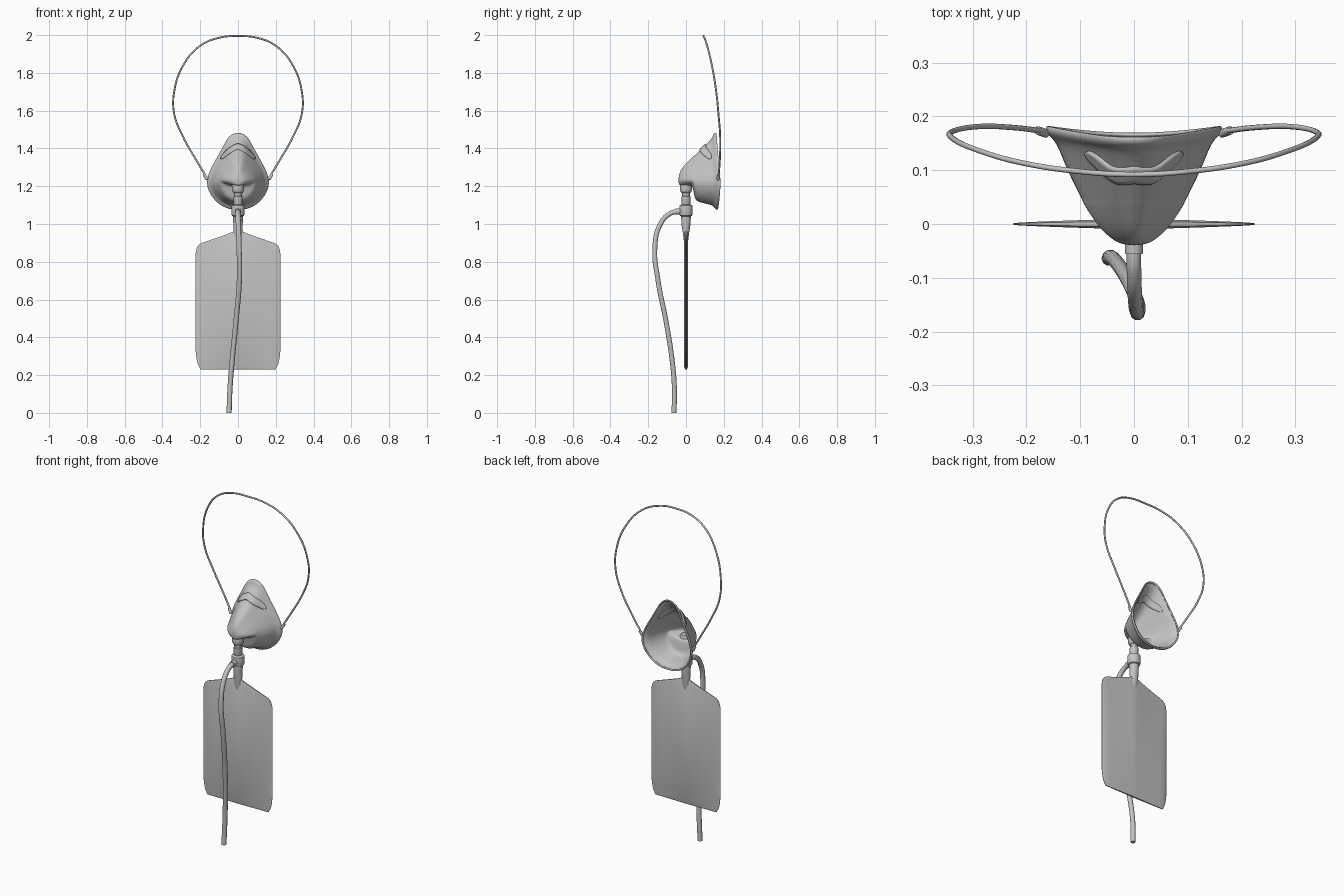
import bpy
import bmesh
import math

if "Cube" in bpy.data.objects:
    bpy.data.objects.remove(bpy.data.objects["Cube"])

grey = bpy.data.materials.new("soft grey plastic")
grey.use_nodes = True
COLOUR = (0.55, 0.55, 0.55, 1)
grey.diffuse_color = COLOUR
grey.node_tree.nodes["Principled BSDF"].inputs["Base Color"].default_value = COLOUR


def finish(obj, angle=40):
    if not obj.data.materials:
        obj.data.materials.append(grey)
    bpy.ops.object.select_all(action="DESELECT")
    obj.select_set(True)
    bpy.context.view_layer.objects.active = obj
    bpy.ops.object.shade_smooth_by_angle(angle=math.radians(angle))
    return obj


def add_mesh(name, bm):
    bmesh.ops.recalc_face_normals(bm, faces=bm.faces)
    mesh = bpy.data.meshes.new(name)
    bm.to_mesh(mesh)
    bm.free()
    obj = bpy.data.objects.new(name, mesh)
    bpy.context.collection.objects.link(obj)
    return obj


def loft(name, rings, cap_start=False, cap_end=False):
    """Skin a list of closed rings that have equal point counts."""
    bm = bmesh.new()
    loops = [[bm.verts.new(p) for p in ring] for ring in rings]
    for a, b in zip(loops, loops[1:]):
        n = len(a)
        for i in range(n):
            j = (i + 1) % n
            bm.faces.new((a[i], a[j], b[j], b[i]))
    for wanted, loop in ((cap_start, loops[0]), (cap_end, loops[-1])):
        if wanted:
            bm.faces.new(loop)
    return add_mesh(name, bm)


def lathe(name, profile, n=32):
    rings = [[(r * math.cos(2 * math.pi * i / n), r * math.sin(2 * math.pi * i / n), z)
              for i in range(n)] for r, z in profile]
    return finish(loft(name, rings, True, True))


def tube(name, points, radius):
    """Round tube along a smooth path."""
    curve = bpy.data.curves.new(name, "CURVE")
    curve.dimensions = "3D"
    curve.bevel_depth = radius
    curve.bevel_resolution = 3
    curve.resolution_u = 10
    curve.use_fill_caps = True
    spline = curve.splines.new("BEZIER")
    spline.bezier_points.add(len(points) - 1)
    for bp, p in zip(spline.bezier_points, points):
        bp.co = p
        bp.handle_left_type = bp.handle_right_type = "AUTO"
    obj = bpy.data.objects.new(name, curve)
    bpy.context.collection.objects.link(obj)
    bpy.ops.object.select_all(action="DESELECT")
    obj.select_set(True)
    bpy.context.view_layer.objects.active = obj
    bpy.ops.object.convert(target="MESH")
    return finish(bpy.context.object)


# Face mask: pear-shaped sections lofted from the rim to the rounded front
PEAR = [(0, 1), (.3, .92), (.48, .66), (.8, .3), (1, 0),
        (.93, -.42), (.62, -.83), (.26, -1), (0, -1)]
PEAR += [(-x, z) for x, z in PEAR[-2:0:-1]]
MID = 1.235


def section(y, width, top, bottom, bow=0):
    ring = []
    for px, pz in PEAR:
        height = top - MID if pz > 0 else MID - bottom
        ring.append((px * width, y + bow * (px * px - max(pz, 0) * .6), MID + pz * height))
    return ring


mask_rings = [
    section(.166, .158, 1.478, 1.088, .014),
    section(.172, .168, 1.490, 1.078, .014),
    section(.160, .172, 1.490, 1.074, .014),
    section(.150, .160, 1.478, 1.086, .012),
    section(.143, .148, 1.460, 1.098, .006),
    section(.105, .131, 1.425, 1.108),
    section(.068, .112, 1.388, 1.116),
    section(.052, .104, 1.373, 1.126),
    section(.043, .099, 1.364, 1.150),
    section(.036, .096, 1.358, 1.202),
    section(.020, .086, 1.342, 1.203),
    section(-.005, .068, 1.318, 1.203),
    section(-.026, .046, 1.292, 1.203),
    section(-.040, .022, 1.255, 1.207),
]
mask = loft("mask_shell", mask_rings, cap_end=True)
mask.modifiers.new("smooth", "SUBSURF").levels = 2
mask.modifiers["smooth"].render_levels = 2
wall = mask.modifiers.new("wall", "SOLIDIFY")
wall.thickness = .005
wall.offset = -1
finish(mask, 60)

# Nose clip: arched strip laid onto the mask
bm = bmesh.new()
columns = []
for i in range(33):
    t = i / 16 - 1
    centre = 1.408 - .062 * abs(t) ** 1.5
    half = .014 * math.sqrt(max(.03, 1 - abs(t) ** 6))
    columns.append([bm.verts.new((.088 * t, -.15, centre + half * s)) for s in (-1, -.5, 0, .5, 1)])
for a, b in zip(columns, columns[1:]):
    for j in range(4):
        bm.faces.new((a[j], b[j], b[j + 1], a[j + 1]))
clip = add_mesh("nose_clip", bm)
wrap = clip.modifiers.new("wrap", "SHRINKWRAP")
wrap.target = mask
wrap.wrap_method = "PROJECT"
wrap.use_project_y = True
wrap.use_positive_direction = True
wrap.use_negative_direction = False
plate = clip.modifiers.new("plate", "SOLIDIFY")
plate.thickness = .012
plate.offset = 0
finish(clip)

# Head strap: loop from one side of the rim to the other
half_strap = [(.165, .172, 1.245), (.222, .179, 1.34), (.290, .181, 1.46),
              (.337, .172, 1.58), (.338, .160, 1.70), (.290, .137, 1.84),
              (.205, .113, 1.94), (.105, .098, 1.985)]
strap_path = half_strap + [(0, .092, 1.995)] + [(-x, y, z) for x, y, z in half_strap[::-1]]
tube("head_strap", strap_path, .005)
for side, x in (("left", .163), ("right", -.163)):
    tube(side + "_strap_anchor", [(x, .168, 1.235), (x * 1.1, .174, 1.262)], .008)

# Valve stack between mask and bag
lathe("mask_port", [(.026, 1.222), (.031, 1.215), (.031, 1.178), (.027, 1.168),
                    (.020, 1.164), (.020, 1.148)])
lathe("swivel_neck", [(.017, 1.170), (.017, 1.152), (.023, 1.146), (.023, 1.108), (.019, 1.098)])
lathe("valve_body", [(.024, 1.104), (.034, 1.098), (.035, 1.090), (.035, 1.052),
                     (.032, 1.044), (.024, 1.040)])

# Bag neck: round at the valve, flattening into the bag
N = 24
neck_rings = [[(rx * math.cos(2 * math.pi * i / N), ry * math.sin(2 * math.pi * i / N), z)
               for i in range(N)]
              for rx, ry, z in ((.026, .026, 1.045), (.025, .024, 1.0),
                                (.024, .018, .96), (.024, .011, .91), (.020, .007, .875))]
finish(loft("bag_neck", neck_rings, True, True))

# Reservoir bag: thin pillow with shoulders and clipped corners
half_bag = [(0, .965, .23), (.02, .962, .23), (.06, .945, .23), (.12, .924, .23),
            (.17, .907, .23), (.198, .897, .23), (.212, .885, .255),
            (.220, .868, .29), (.224, .845, .325)]
stations = [(-x, a, b) for x, a, b in half_bag[:0:-1]] + half_bag
bag_rings = []
for x, top, bottom in stations:
    t = .0015 + .0085 * (1 - abs(x) / .224) ** .7
    inset = .012
    bag_rings.append([(x, -t * .5, bottom), (x, -t, bottom + inset), (x, -t, top - inset),
                      (x, -t * .5, top), (x, t * .5, top), (x, t, top - inset),
                      (x, t, bottom + inset), (x, t * .5, bottom)])
finish(loft("reservoir_bag", bag_rings, True, True), 50)

# Supply tube and its connector
tube("tube_connector", [(0, -.02, 1.068), (0, -.055, 1.066)], .017)
tube("supply_tube", [(0, -.03, 1.068), (0, -.085, 1.055), (.002, -.138, .995),
                     (.006, -.165, .87), (.007, -.148, .70), (-.012, -.103, .47),
                     (-.035, -.068, .23), (-.044, -.061, .10), (-.047, -.064, 0)], .0135)
